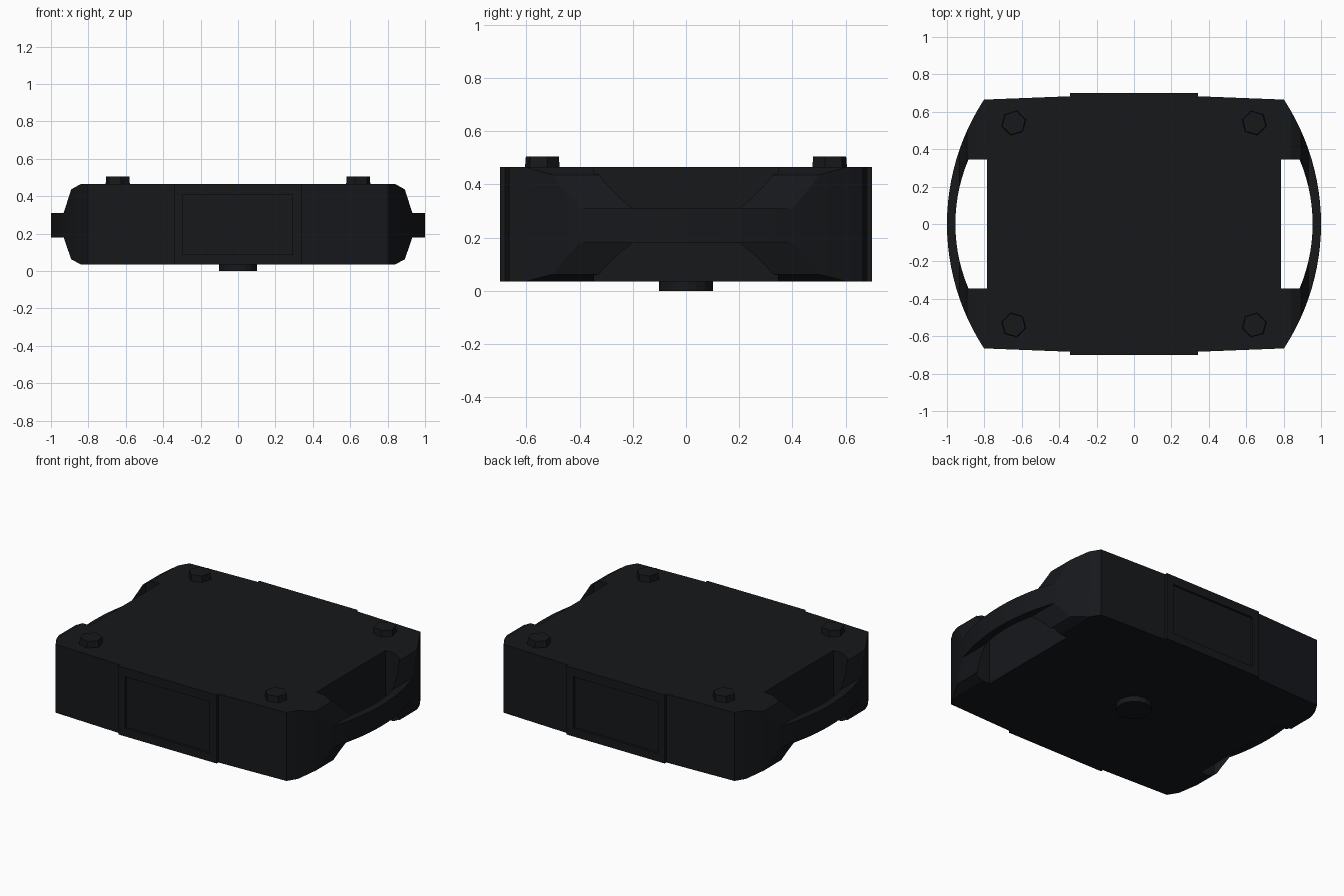
import bpy, bmesh, math

if "Cube" in bpy.data.objects:
    bpy.data.objects.remove(bpy.data.objects["Cube"])

dark = bpy.data.materials.new("dark_shell")
dark.diffuse_color = (0.008, 0.009, 0.011, 1)
dark.use_nodes = True
dark.node_tree.nodes["Principled BSDF"].inputs["Base Color"].default_value = dark.diffuse_color


def prism(name, pts, axis, lo, hi):
    """Extrude a 2D outline along axis: 'z' takes (x, y), 'y' takes (x, z)."""
    def place(p, t):
        return (p[0], p[1], t) if axis == 'z' else (p[0], t, p[1])
    bm = bmesh.new()
    low = [bm.verts.new(place(p, lo)) for p in pts]
    high = [bm.verts.new(place(p, hi)) for p in pts]
    bm.faces.new(low)
    bm.faces.new(high)
    n = len(pts)
    for i in range(n):
        j = (i + 1) % n
        bm.faces.new((low[i], low[j], high[j], high[i]))
    bmesh.ops.recalc_face_normals(bm, faces=bm.faces)
    me = bpy.data.meshes.new(name)
    bm.to_mesh(me)
    bm.free()
    ob = bpy.data.objects.new(name, me)
    bpy.context.collection.objects.link(ob)
    me.materials.append(dark)
    return ob


def boolean(ob, cutter, op):
    cutter.hide_render = True
    mod = ob.modifiers.new(op, 'BOOLEAN')
    mod.operation, mod.object, mod.solver = op, cutter, 'EXACT'
    bpy.context.view_layer.objects.active = ob
    bpy.ops.object.modifier_apply(modifier=mod.name)
    bpy.data.objects.remove(cutter)


def arc(apex, end, half, n):
    """Side arc from y=-half to y=half, bulging to x=apex, ending at x=end."""
    sag = apex - end
    r = (sag * sag + half * half) / (2 * sag)
    a = math.asin(half / r)
    return [(apex - r + r * math.cos(-a + 2 * a * i / n),
             r * math.sin(-a + 2 * a * i / n)) for i in range(n + 1)]


def mirrored(pts):
    return pts + [(-x, y) for x, y in reversed(pts)]


# body: top outline with bowed sides and raised front/back panels
side = arc(1.0, 0.802, 0.665, 24)
outline = mirrored([(0.342, -0.70), (0.342, -0.683)] + side +
                   [(0.342, 0.683), (0.342, 0.70)])
body = prism("case_body", outline, 'z', -0.1, 0.6)

# front profile: rounded ends plus the thin handle band
profile = mirrored([(0.84, 0.035), (0.892, 0.062), (0.932, 0.18), (1.05, 0.18),
                    (1.05, 0.31), (0.932, 0.31), (0.892, 0.436), (0.84, 0.465)])
boolean(body, prism("profile_cutter", profile, 'y', -0.9, 0.9), 'INTERSECT')

# hand holes behind the curved handles
hole = arc(0.955, 0.885, 0.345, 14) + [(0.785, 0.345), (0.785, -0.345)]
for s in (1, -1):
    boolean(body, prism("hole_cutter", [(s * x, y) for x, y in hole],
                        'z', -0.2, 0.7), 'DIFFERENCE')

# shallow recesses in the front and back panels
rect = [(-0.295, 0.087), (0.292, 0.087), (0.292, 0.41), (-0.295, 0.41)]
for s in (1, -1):
    lo, hi = sorted((s * 0.686, s * 0.8))
    boolean(body, prism("recess_cutter", rect, 'y', lo, hi), 'DIFFERENCE')

bpy.ops.object.select_all(action='DESELECT')
body.select_set(True)
bpy.context.view_layer.objects.active = body
bpy.ops.object.shade_smooth_by_angle(angle=math.radians(15))


def peg(name, sides, r_low, r_high, x, y, z0, z1, turn=0):
    bpy.ops.mesh.primitive_cone_add(vertices=sides, radius1=r_low, radius2=r_high,
                                    depth=z1 - z0, location=(x, y, (z0 + z1) / 2),
                                    rotation=(0, 0, turn))
    ob = bpy.context.object
    ob.name = name
    ob.data.materials.append(dark)


# corner studs on top, round mount below
for i, (sx, sy) in enumerate(((-1, -1), (1, -1), (1, 1), (-1, 1))):
    peg(f"corner_stud_{i + 1}", 6, 0.068, 0.064, sx * 0.643, sy * 0.54,
        0.455, 0.505, 0.25 * sx * sy)
peg("bottom_mount", 16, 0.102, 0.102, 0, 0, 0, 0.045)
